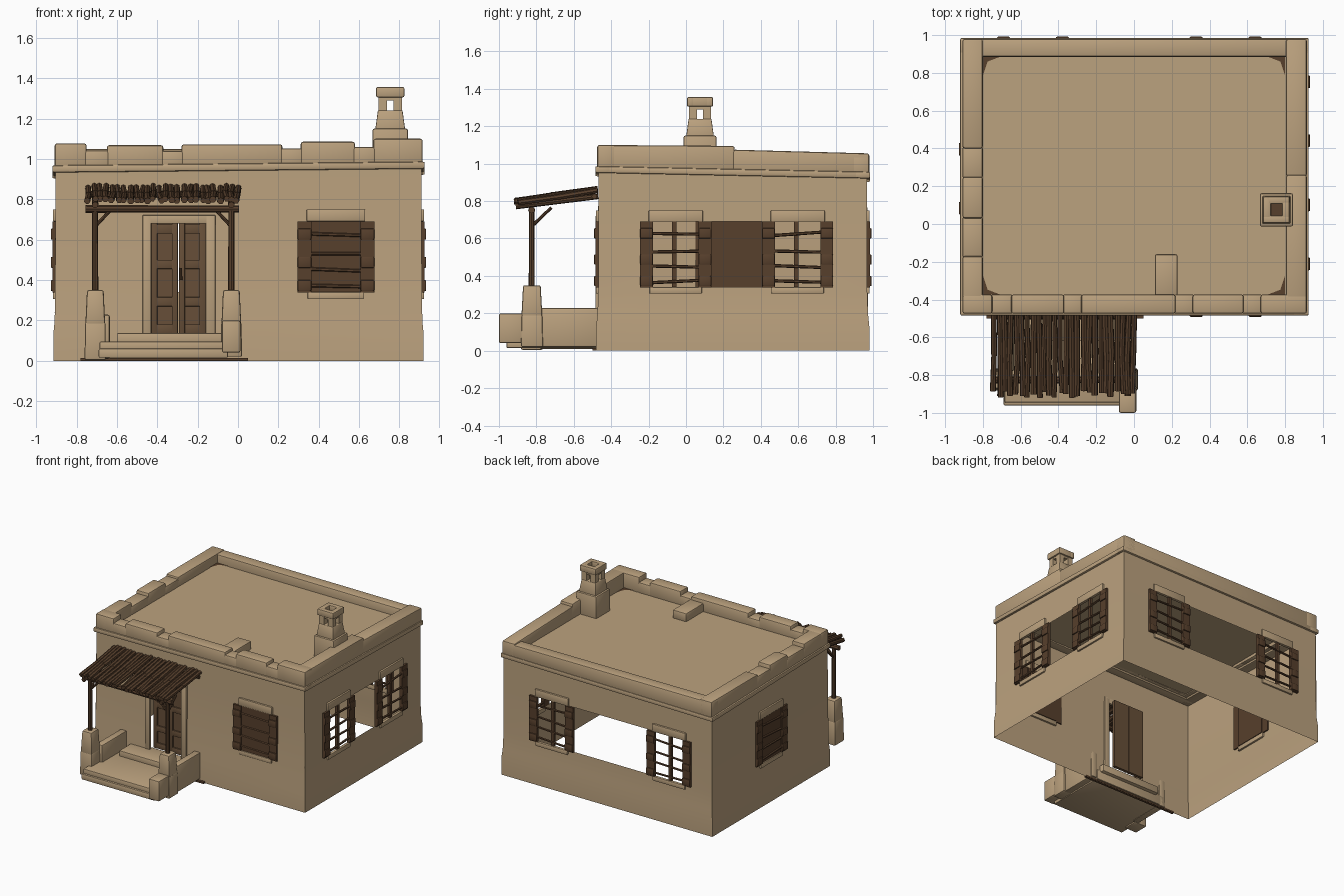
import bpy, bmesh, math, random
from mathutils import Vector

if "Cube" in bpy.data.objects:
    bpy.data.objects.remove(bpy.data.objects["Cube"])
random.seed(4)

def mat(name, c):
    m = bpy.data.materials.new(name)
    m.diffuse_color = (*c, 1)
    m.use_nodes = True
    m.node_tree.nodes["Principled BSDF"].inputs["Base Color"].default_value = m.diffuse_color
    return m
CLAY = mat("sandy_clay", (0.50, 0.36, 0.21))
WOOD = mat("dark_wood", (0.095, 0.050, 0.025))
DOOR = mat("door_wood", (0.135, 0.078, 0.040))

def finish(name, bm, m):
    me = bpy.data.meshes.new(name)
    bmesh.ops.recalc_face_normals(bm, faces=bm.faces)
    bm.to_mesh(me); bm.free()
    me.materials.append(m)
    ob = bpy.data.objects.new(name, me)
    bpy.context.collection.objects.link(ob)
    return ob

def add_box(bm, lo, hi, taper=1.0, zf=None, bev=0):
    """box, optional narrower top, zf(x, y, is_top) for sloping top and bottom"""
    vs = bmesh.ops.create_cube(bm, size=1)['verts']
    c = [(a + b) / 2 for a, b in zip(lo, hi)]
    for v in vs:
        up = v.co.z > 0
        k = taper if up else 1
        x = c[0] + v.co.x * k * (hi[0] - lo[0])
        y = c[1] + v.co.y * k * (hi[1] - lo[1])
        v.co = (x, y, zf(x, y, up) if zf else (hi[2] if up else lo[2]))
    if bev:
        es = list({e for v in vs for e in v.link_edges})
        bmesh.ops.bevel(bm, geom=es, offset=bev, segments=2, affect='EDGES', profile=0.5)

def box(name, lo, hi, m, **kw):
    bm = bmesh.new()
    add_box(bm, lo, hi, **kw)
    return finish(name, bm, m)

def add_pole(bm, a, b, r, n=8):
    a, b = Vector(a), Vector(b)
    q = (b - a).to_track_quat('Z', 'Y')
    vs = bmesh.ops.create_cone(bm, cap_ends=True, segments=n, radius1=r, radius2=r * 0.92,
                               depth=(b - a).length)['verts']
    for v in vs:
        v.co = q @ v.co + (a + b) / 2

# ---------- walls: open-bottomed shell with a slight plinth flare ----------
X0, X1, Y0, Y1 = -0.915, 0.92, -0.48, 0.98

def inset(z):
    return 0 if z < 0.15 else 0.007 if z < 0.25 else 0.012

def ledge_z(x, y):
    return 0.957 + 0.01 * x - 0.03 * (y + 0.48) / 1.46

def wall(name, side, hole=None):
    along_x = side in ('front', 'back')
    lo, hi = (X0, X1) if along_x else (Y0, Y1)
    us, zs = [lo, hi], [0, 0.13, 0.2, 0.97]
    if hole:
        us += hole[:2]; zs += hole[2:]
    us, zs = sorted(set(us)), sorted(set(zs))
    bm = bmesh.new()
    def pt(u, z):
        i = inset(z)
        u = min(max(u, lo + i), hi - i)
        x, y = {'front': (u, Y0 + i), 'back': (u, Y1 - i),
                'left': (X0 + i, u), 'right': (X1 - i, u)}[side]
        return bm.verts.new((x, y, ledge_z(x, y) if z > 0.9 else z))
    g = [[pt(u, z) for z in zs] for u in us]
    for i in range(len(us) - 1):
        for j in range(len(zs) - 1):
            if hole and hole[0] <= us[i] < hole[1] and hole[2] <= zs[j] < hole[3]:
                continue
            bm.faces.new((g[i][j], g[i + 1][j], g[i + 1][j + 1], g[i][j + 1]))
    finish(name, bm, CLAY)

wall("front_wall", 'front', (-0.45, -0.13, 0.13, 0.70))
wall("back_wall", 'back', (-0.66, 0.61, 0.34, 0.69))
wall("right_wall", 'right', (-0.19, 0.735, 0.34, 0.69))
wall("left_wall", 'left')

# ---------- roof, ledge and chipped parapet ----------
box("roof_slab", (-0.85, -0.43, 0.955), (0.85, 0.93, 0.98), CLAY)
bm = bmesh.new()
for lo, hi in (((-0.92, -0.485), (0.925, -0.40)), ((-0.92, 0.90), (0.925, 0.985)),
               ((-0.92, -0.485), (-0.83, 0.985)), ((0.84, -0.485), (0.925, 0.985))):
    add_box(bm, (*lo, 0), (*hi, 1), bev=0.008,
            zf=lambda x, y, up: ledge_z(x, y) + (0.02 if up else -0.015))
finish("parapet_ledge", bm, CLAY)

bm = bmesh.new()
def parapet(x0, x1, y0, y1, za, zb):
    """za, zb: top height at the two ends of the longer run"""
    def zf(x, y, up):
        if not up:
            return ledge_z(x, y)
        t = (y - y0) / (y1 - y0) if x1 - x0 < 0.12 and abs(x) > 0.75 and y1 - y0 > 0.11 else (x - x0) / (x1 - x0)
        return za + (zb - za) * t
    add_box(bm, (x0, y0, 0), (x1, y1, 1), zf=zf, bev=0.012)
for a, b, z in ((-.908, -.75, 1.077), (-.76, -.64, 1.042), (-.65, -.37, 1.068), (-.38, -.27, 1.04),
                (-.28, .22, 1.072), (.21, .32, 1.052), (.31, .58, 1.085), (.57, .68, 1.06), (.67, .915, 1.1)):
    parapet(a, b, -0.475, -0.373, z, z)
parapet(-0.908, 0.915, 0.885, 0.98, 1.05, 1.045)
parapet(0.805, 0.915, -0.475, 0.26, 1.1, 1.095)
parapet(0.805, 0.915, 0.25, 0.98, 1.075, 1.055)
for a, b, z in ((-.475, -.17, 1.075), (-.18, .04, 1.045), (.03, .25, 1.07), (.24, .41, 1.04), (.40, .98, 1.055)):
    parapet(-0.908, -0.80, a, b, z, z)
finish("parapet", bm, CLAY)

# dirt in the roof corners
bm = bmesh.new()
for x, y, s, t in ((-.8, .885, 1, -1), (.8, .885, -1, -1), (-.8, -.373, 1, 1), (.8, -.373, -1, 1)):
    bm.faces.new([bm.verts.new(p) for p in ((x, y, .984), (x + s * .09, y, .984),
                 (x + s * .025, y + t * .025, .984), (x, y + t * .10, .984))])
finish("roof_corner_dirt", bm, WOOD)
box("roof_spout", (0.11, -0.39, 0.975), (0.23, -0.16, 1.045), CLAY, bev=0.01)

# ---------- chimney ----------
cx, cy = 0.754, 0.075
def sq(r, z0, z1, r2=None, bev=0.006):
    add_box(bm, (cx - r, cy - r, z0), (cx + r, cy + r, z1), taper=(r2 or r) / r, bev=bev)
bm = bmesh.new()
sq(0.088, 0.95, 1.15, bev=0.01)
sq(0.074, 1.145, 1.24, 0.061, bev=0.004)
for s in (-1, 1):
    for t in (-1, 1):
        x, y = cx + s * 0.038, cy + t * 0.038
        add_box(bm, (x - .021, y - .021, 1.235), (x + .021, y + .021, 1.312))
    add_box(bm, (cx - .07, cy + s * .05 - .02, 1.305), (cx + .07, cy + s * .05 + .02, 1.356), bev=0.008)
    add_box(bm, (cx + s * .05 - .02, cy - .07, 1.305), (cx + s * .05 + .02, cy + .07, 1.356), bev=0.008)
sq(0.056, 1.29, 1.312, bev=0)
finish("chimney", bm, CLAY)
box("chimney_flue", (cx - .032, cy - .032, 1.312), (cx + .032, cy + .032, 1.318), WOOD)

# ---------- windows ----------
def window(side, c, closed):
    def span(u0, u1, d0, d1, z0, z1):
        if side == 'front': return (u0, -.468 - d1, z0), (u1, -.468 - d0, z1)
        if side == 'back': return (u0, .968 + d0, z0), (u1, .968 + d1, z1)
        if side == 'right': return (.908 + d0, u0, z0), (.908 + d1, u1, z1)
        return (-.903 - d1, u0, z0), (-.903 - d0, u1, z1)
    n = side + "_window"
    bm = bmesh.new()
    add_box(bm, *span(c - .145, c + .145, -.01, .014, .69, .75), bev=.005)
    add_box(bm, *span(c - .14, c + .14, -.01, .014, .305, .34), bev=.005)
    finish(n + "_lintel_and_sill", bm, CLAY)
    bm = bmesh.new()
    for s in (-1, 1):
        a, b = sorted((c + s * .122, c + s * .19))
        add_box(bm, *span(a, b, -.005, .016, .338, .69))
        for z in (.345, .46, .60):      # battens on the shutter leaf
            add_box(bm, *span(a, b, .01, .024, z, z + .055), bev=.006)
    for z in (.37, .45, .53, .625):     # slightly crooked bars
        k = random.uniform(-.008, .012)
        lo, hi = span(c - .15, c + .15, 0, .012, z, z)
        m = [(p + q) / 2 for p, q in zip(lo, hi)]
        if side in ('front', 'back'):
            add_pole(bm, (lo[0], m[1], z - k), (hi[0], m[1], z + k), .009, 6)
        else:
            add_pole(bm, (m[0], lo[1], z - k), (m[0], hi[1], z + k), .009, 6)
    if closed:
        add_box(bm, *span(c - .13, c + .13, -.012, .006, .34, .69))
    else:
        add_box(bm, *span(c - .02, c + .005, -.012, .008, .34, .69))
    finish(n + "_shutters", bm, WOOD)
for side, c, closed in (('front', .485, True), ('left', .24, True), ('right', -.055, False),
                        ('right', .597, False), ('back', .485, False), ('back', -.535, False)):
    window(side, c, closed)

# ---------- door ----------
bm = bmesh.new()
for lo, hi in (((-.472, .13), (-.43, .72)), ((-.16, .13), (-.112, .72)), ((-.472, .68), (-.112, .722))):
    add_box(bm, (lo[0], -.484, lo[1]), (hi[0], -.462, hi[1]), bev=.004)
finish("door_frame", bm, CLAY)
bm = bmesh.new()
for a in (-.43, -.293):
    b = a + .132
    add_box(bm, (a, -.425, .135), (b, -.41, .685))
    for u in (a, b - .03):
        add_box(bm, (u, -.437, .135), (u + .03, -.42, .685), bev=.003)
    for z in (.135, .27, .455, .63):
        add_box(bm, (a + .025, -.435, z), (b - .025, -.42, z + .045), bev=.003)
finish("double_door", bm, DOOR)
bm = bmesh.new()
add_pole(bm, (-.283, -.45, .40), (-.283, -.45, .46), .007)
finish("door_handle", bm, WOOD)

# ---------- porch base ----------
bm = bmesh.new()
add_box(bm, (-.69, -.96, .015), (-.05, -.47, .06), bev=.006)
add_box(bm, (-.685, -.945, .05), (-.05, -.47, .095), bev=.006)
add_box(bm, (-.60, -.62, .08), (-.08, -.44, .137), bev=.006)
finish("porch_steps", bm, CLAY)
bm = bmesh.new()
add_box(bm, (-.69, -.78, .01), (-.635, -.47, .228), bev=.01)
add_box(bm, (-.05, -.78, .02), (.005, -.47, .228), bev=.01)
finish("porch_side_walls", bm, CLAY)
bm = bmesh.new()
for x, z in ((-.707, .005), (-.033, .02)):
    add_box(bm, (x - .053, -.882, z), (x + .053, -.765, .19), taper=.95, bev=.008)
    add_box(bm, (x - .049, -.88, .18), (x + .049, -.768, .35), taper=.84, bev=.01)
add_box(bm, (-.08, -1.0, .04), (.012, -.87, .20), bev=.01)
finish("porch_piers", bm, CLAY)
box("porch_edge_dirt", (-.78, -.50, .001), (.05, -.478, .014), WOOD)

# ---------- porch timbers ----------
bm = bmesh.new()
for x, s in ((-.708, 1), (-.033, -1)):
    add_pole(bm, (x, -.825, .33), (x, -.825, .76), .016)
    add_pole(bm, (x, -.825, .665), (x + s * .075, -.825, .745), .009)   # brace along the front
    add_pole(bm, (x, -.825, .665), (x, -.72, .765), .009)               # brace along the side
    add_pole(bm, (x, -.91, .772), (x, -.47, .825), .016)
add_pole(bm, (-.755, -.825, .752), (.005, -.825, .752), .019)
add_pole(bm, (-.755, -.49, .825), (.005, -.49, .825), .016)
finish("porch_posts_and_beams", bm, WOOD)
bm = bmesh.new()
N = 26
for i in range(N):
    x = -.742 + i * .74 / (N - 1)
    j = lambda a: random.uniform(-a, a)
    y, dz = -.90 + j(.02), j(.006)
    mid = (x + j(.006), -.70 + j(.03), .826 + dz)
    r = random.uniform(.014, .018)
    add_pole(bm, (x + j(.008), y, .797 + dz), mid, r, 7)
    add_pole(bm, mid, (x + j(.006), -.472, .862 + dz), r, 7)
finish("porch_roof_sticks", bm, WOOD)

# smooth the rounded plaster and poles, keep hard edges
for ob in bpy.context.scene.objects:
    ob.select_set(True)
    bpy.context.view_layer.objects.active = ob
bpy.ops.object.shade_smooth_by_angle(angle=math.radians(40))
